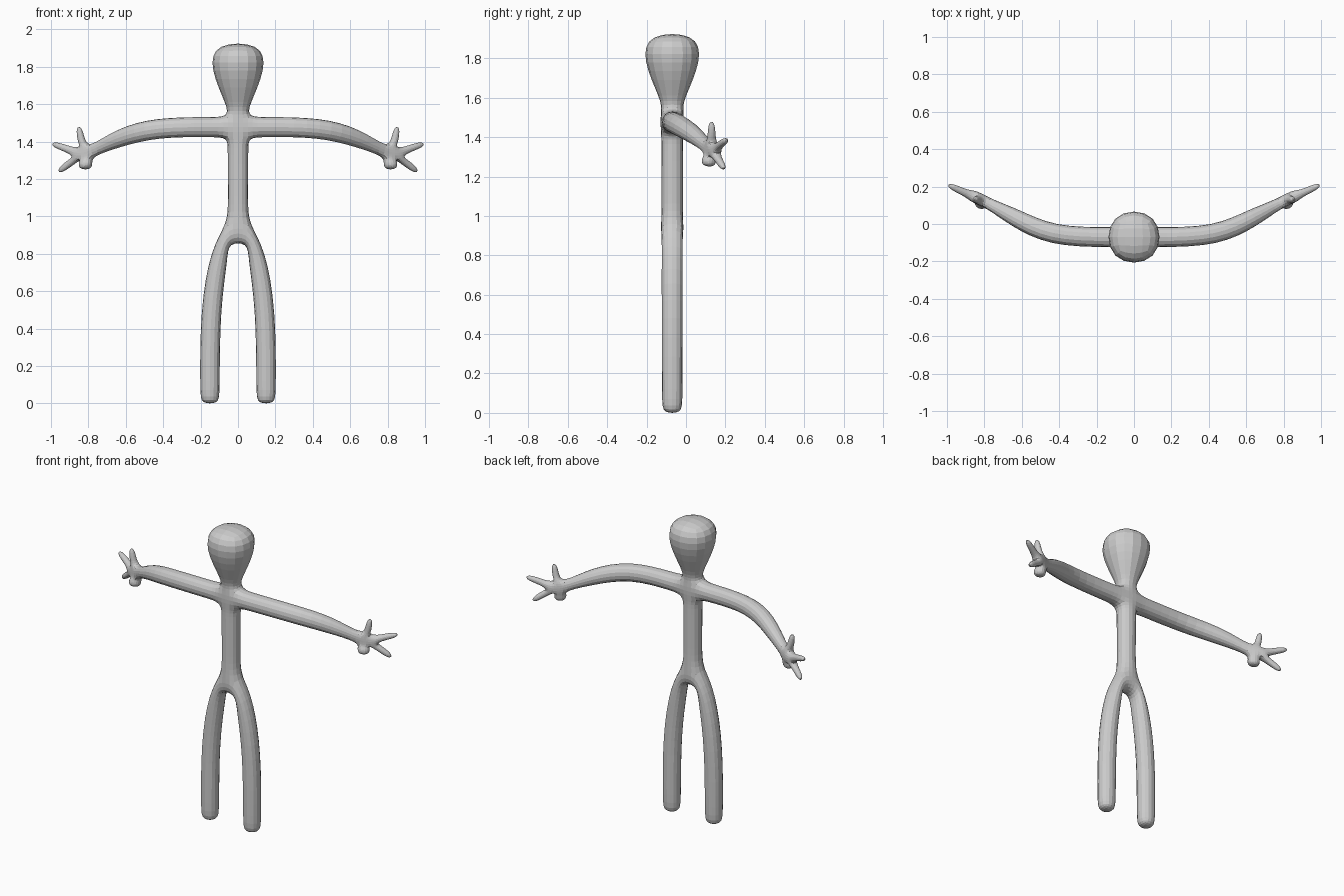
import bpy, bmesh
from mathutils import Vector

if "Cube" in bpy.data.objects:
    bpy.data.objects.remove(bpy.data.objects["Cube"])

bm = bmesh.new()


def grow(face, centre, direction, r):
    """Extrude a quad and turn its new end into a square of half-width r."""
    cap = bmesh.ops.extrude_discrete_faces(bm, faces=[face])["faces"][0]
    n, c = Vector(direction).normalized(), Vector(centre)
    v = list(cap.verts)
    a = (v[1].co - v[0].co) + (v[2].co - v[3].co)
    a = (a - n * a.dot(n)).normalized()
    b = n.cross(a)
    for vert, (i, j) in zip(v, ((-1, -1), (1, -1), (1, 1), (-1, 1))):
        vert.co = c + a * (i * r) + b * (j * r)
    return cap


def side(cap, direction):
    """Wall of the newest segment that faces a direction."""
    bm.normal_update()
    walls = [f for e in cap.edges for f in e.link_faces if f != cap]
    return max(walls, key=lambda f: f.normal.dot(Vector(direction)))


def limb(face, rings):
    for centre, direction, r in rings:
        face = grow(face, centre, direction, r)
    return face


Y = -0.07
UP, DOWN = (0, 0, 1), (0, 0, -1)

# chest block
bmesh.ops.create_cube(bm, size=0.12)
bmesh.ops.translate(bm, verts=bm.verts, vec=(0, Y, 1.477))
bm.normal_update()
chest = {k: max(bm.faces, key=lambda f: f.normal.dot(Vector(d)))
         for k, d in (("up", UP), ("down", DOWN), (1, (1, 0, 0)), (-1, (-1, 0, 0)))}

# neck and head
limb(chest["up"], [((0, Y, 1.585), UP, 0.06), ((0, Y, 1.79), UP, 0.167),
                   ((0, Y, 1.935), UP, 0.135)])

# torso and pelvis block
pelvis = limb(chest["down"], [((0, Y, 1.37), DOWN, 0.06), ((0, Y, 1.08), DOWN, 0.058),
                              ((0, Y, 0.965), DOWN, 0.06), ((0, Y, 0.855), DOWN, 0.055)])
hips = {s: side(pelvis, (s, 0, 0)) for s in (1, -1)}

for s in (1, -1):
    # leg
    limb(hips[s], [((s * 0.10, Y, 0.80), (s * 0.5, 0, -0.85), 0.058),
                   ((s * 0.15, Y, 0.50), DOWN, 0.058),
                   ((s * 0.15, Y, 0.06), DOWN, 0.057),
                   ((s * 0.15, Y, -0.005), DOWN, 0.053)])
    # arm down to the wrist
    fore = (s * 0.85, 0.46, -0.28)
    wrist = limb(chest[s], [((s * 0.14, Y, 1.477), (s, 0, 0), 0.058),
                            ((s * 0.44, Y + 0.003, 1.477), (s * 0.95, 0.25, -0.15), 0.058),
                            ((s * 0.64, 0.035, 1.42), fore, 0.054),
                            ((s * 0.785, 0.115, 1.345), fore, 0.027)])
    # palm, with thumb above and stub below
    out = (s * 0.91, 0.41, 0)
    palm = grow(wrist, (s * 0.84, 0.14, 1.338), out, 0.035)
    above, below = side(palm, UP), side(palm, DOWN)
    limb(above, [((s * 0.838, 0.13, 1.40), (s * 0.1, 0, 1), 0.021),
                 ((s * 0.852, 0.13, 1.485), (s * 0.15, 0, 1), 0.018)])
    limb(below, [((s * 0.816, 0.116, 1.29), (0, -0.1, -1), 0.04),
                 ((s * 0.816, 0.113, 1.248), (0, -0.1, -1), 0.037)])
    # knuckles and two outer fingers
    knuckle = grow(palm, (s * 0.88, 0.158, 1.345), out, 0.027)
    below = side(knuckle, DOWN)
    limb(knuckle, [((s * 0.91, 0.17, 1.36), (s * 0.9, 0.4, 0.35), 0.02),
                   ((s * 1.0, 0.212, 1.39), (s * 0.9, 0.4, 0.35), 0.018)])
    limb(below, [((s * 0.893, 0.163, 1.29), (s * 0.75, 0.35, -0.6), 0.021),
                 ((s * 0.963, 0.196, 1.235), (s * 0.75, 0.35, -0.6), 0.018)])

bmesh.ops.recalc_face_normals(bm, faces=bm.faces)
mesh = bpy.data.meshes.new("body")
bm.to_mesh(mesh)
bm.free()
body = bpy.data.objects.new("body", mesh)
bpy.context.collection.objects.link(body)

# rounded, faceted finish
sub = body.modifiers.new("rounding", "SUBSURF")
sub.levels = sub.render_levels = 2

grey = bpy.data.materials.new("plain grey")
grey.diffuse_color = (0.6, 0.6, 0.6, 1)
grey.use_nodes = True
grey.node_tree.nodes["Principled BSDF"].inputs["Base Color"].default_value = grey.diffuse_color
mesh.materials.append(grey)
